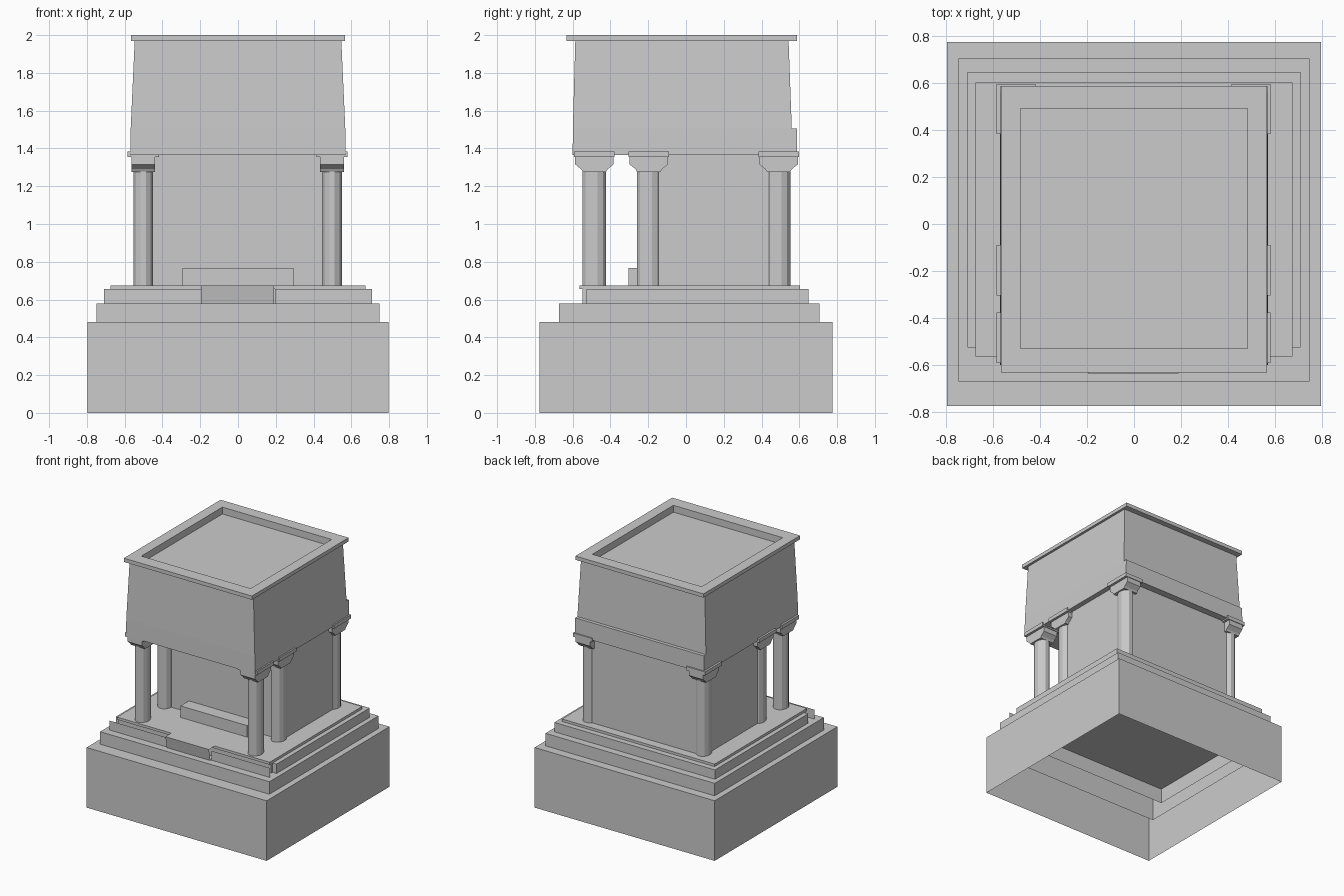
import bpy
import math

cube = bpy.data.objects.get("Cube")
if cube:
    bpy.data.objects.remove(cube, do_unlink=True)

# One plain stone colour
stone = bpy.data.materials.new("grey_stone")
stone.use_nodes = True
stone.diffuse_color = (0.6, 0.6, 0.6, 1)
bsdf = next(n for n in stone.node_tree.nodes if n.type == "BSDF_PRINCIPLED")
bsdf.inputs["Base Color"].default_value = (0.6, 0.6, 0.6, 1)


def make(name, verts, faces):
    mesh = bpy.data.meshes.new(name)
    mesh.from_pydata(verts, [], faces)
    mesh.materials.append(stone)
    obj = bpy.data.objects.new(name, mesh)
    bpy.context.scene.collection.objects.link(obj)
    return obj


def rect(half_x, front, back, z, cx=0):
    """Counterclockwise rectangle ring."""
    return [(cx - half_x, front, z), (cx + half_x, front, z),
            (cx + half_x, back, z), (cx - half_x, back, z)]


def oval(cx, cy, rx, ry, z, sides=12):
    step = 2 * math.pi / sides
    return [(cx + rx * math.cos((i + 0.5) * step),
             cy + ry * math.sin((i + 0.5) * step), z) for i in range(sides)]


def loft(name, rings, bottom=True, top=True):
    """Join rings from bottom to top, with optional end caps."""
    n = len(rings[0])
    verts = [v for ring in rings for v in ring]
    faces = []
    for r in range(len(rings) - 1):
        a, b = r * n, (r + 1) * n
        for i in range(n):
            j = (i + 1) % n
            faces.append((a + i, a + j, b + j, b + i))
    if bottom:
        faces.append(tuple(reversed(range(n))))
    if top:
        faces.append(tuple(range(len(verts) - n, len(verts))))
    return make(name, verts, faces)


# Stepped base: open-bottomed boxes, the steps sunk through the plinth top
for name, hx, front, back, z0, z1 in (
        ("plinth", 0.796, -0.775, 0.775, 0.0, 0.48),
        ("lower_step", 0.748, -0.672, 0.706, 0.29, 0.58),
        ("upper_step", 0.71, -0.527, 0.648, 0.36, 0.655)):
    loft(name, [rect(hx, front, back, z0), rect(hx, front, back, z1)], bottom=False)
loft("platform", [rect(0.675, -0.564, 0.603, z) for z in (0.655, 0.675)])

# Front riser under the platform edge
loft("platform_riser", [rect(0.675, -0.547, -0.527, z) for z in (0.58, 0.655)],
     bottom=False, top=False)

# Thin facing slabs on either side of the entrance
for side, x0, x1 in (("right", -0.71, -0.195), ("left", 0.195, 0.71)):
    make(f"step_facing_{side}",
         [(x0, -0.61, 0.58), (x1, -0.61, 0.58), (x1, -0.61, 0.655), (x0, -0.61, 0.655)],
         [(0, 1, 2, 3)])

# Entrance step: leaning riser and tread
make("entrance_step",
     [(-0.195, -0.62, 0.58), (0.19, -0.62, 0.58),
      (0.19, -0.638, 0.675), (-0.195, -0.638, 0.675),
      (0.19, -0.564, 0.675), (-0.195, -0.564, 0.675)],
     [(0, 1, 2, 3), (3, 2, 4, 5)])

# Inner chamber and the bench before it
loft("chamber", [rect(0.53, -0.2, 0.532, z) for z in (0.675, 1.365)])
loft("bench", [rect(0.295, -0.305, -0.19, z) for z in (0.675, 0.767)])

# Columns with bracket capitals
for row, cy in (("front", -0.485), ("middle", -0.197), ("back", 0.49)):
    for side, cx in (("right", -0.502), ("left", 0.498)):
        tag = f"{row}_{side}"
        loft(f"column_{tag}", [oval(cx, cy, 0.054, 0.065, z) for z in (0.675, 1.28)])
        capital = [(0.062, 1.276), (0.07, 1.29), (0.102, 1.316), (0.102, 1.355)]
        loft(f"capital_{tag}",
             [rect(0.063, cy - w, cy + w, z, cx) for w, z in capital])
        loft(f"abacus_{tag}", [rect(0.083, cy - 0.107, cy + 0.107, z, cx)
                               for z in (1.355, 1.385)])

# Upper storey: upright band, back ledge, then tapering walls
loft("upper_storey", [rect(0.57, -0.6, 0.587, 1.366),
                      rect(0.568, -0.599, 0.587, 1.505),
                      rect(0.568, -0.599, 0.56, 1.505),
                      rect(0.547, -0.586, 0.543, 1.97)], top=False)

# Cornice around the sunken roof
loft("roof_cornice", [rect(0.547, -0.586, 0.543, 1.97),
                      rect(0.566, -0.633, 0.588, 1.97),
                      rect(0.566, -0.633, 0.588, 2.0),
                      rect(0.483, -0.531, 0.493, 2.0),
                      rect(0.483, -0.531, 0.493, 1.945)], bottom=False)
